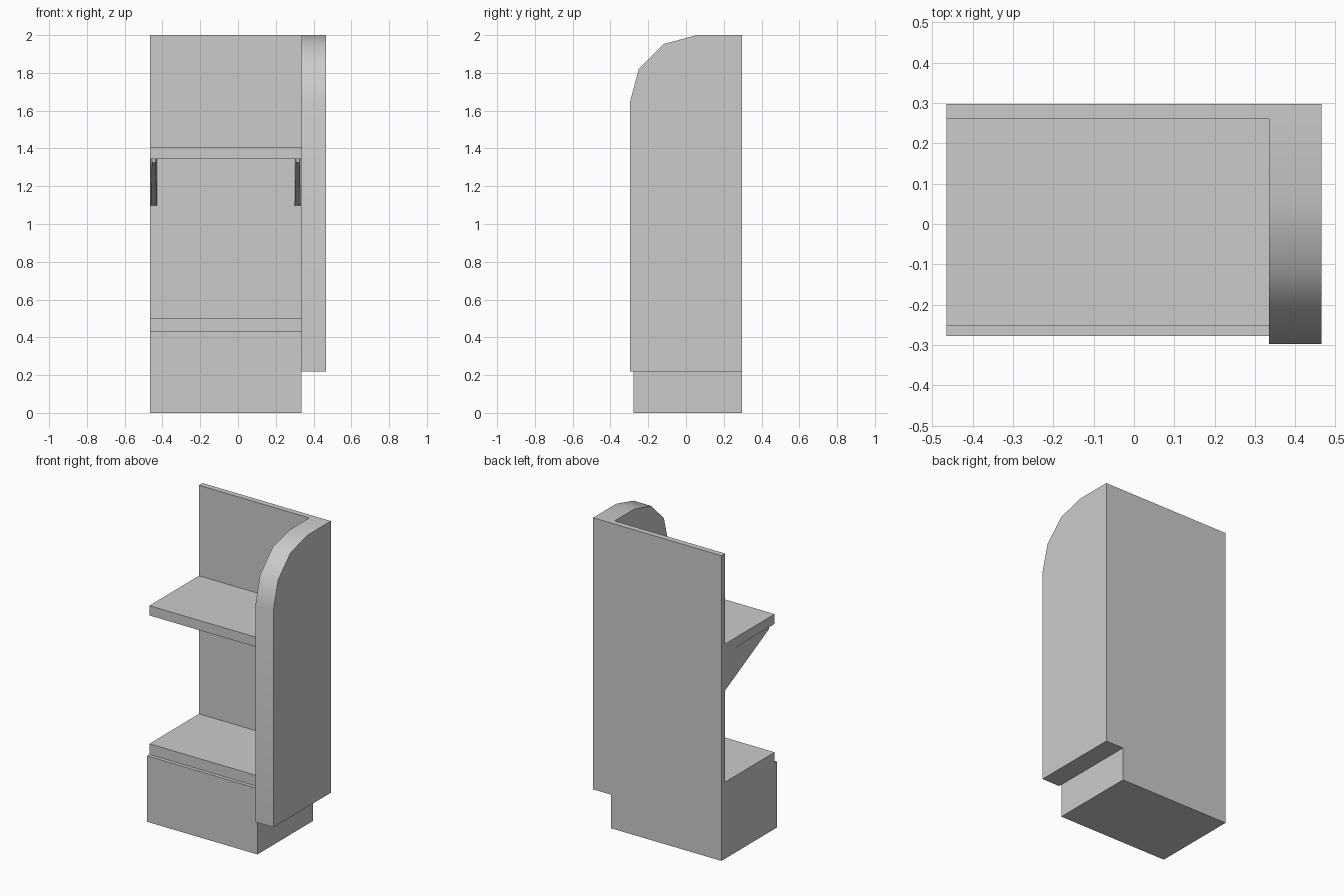
import bpy, bmesh, math

if "Cube" in bpy.data.objects:
    bpy.data.objects.remove(bpy.data.objects["Cube"])

LEFT, INNER, RIGHT = -0.465, 0.335, 0.465   # x limits: open side, side panel inside, side panel outside
BACK, WALL = 0.297, 0.26                    # y limits of the back panel


def make_object(name, verts, faces):
    mesh = bpy.data.meshes.new(name)
    mesh.from_pydata(verts, [], faces)
    bm = bmesh.new()
    bm.from_mesh(mesh)
    bmesh.ops.recalc_face_normals(bm, faces=bm.faces)
    bm.to_mesh(mesh)
    bm.free()
    obj = bpy.data.objects.new(name, mesh)
    bpy.context.collection.objects.link(obj)
    return obj


def prism(name, profile, x_pairs):
    """Join a (y, z) profile between two x values given for each point."""
    n = len(profile)
    verts = [(a, y, z) for (y, z), (a, b) in zip(profile, x_pairs)]
    verts += [(b, y, z) for (y, z), (a, b) in zip(profile, x_pairs)]
    faces = [tuple(range(n)), tuple(range(2 * n - 1, n - 1, -1))]
    faces += [(i, (i + 1) % n, (i + 1) % n + n, i + n) for i in range(n)]
    return make_object(name, verts, faces)


def box(name, x, y, z):
    profile = [(y[0], z[0]), (y[1], z[0]), (y[1], z[1]), (y[0], z[1])]
    return prism(name, profile, [x] * 4)


# Base, back and shelves
box("base_cabinet", (LEFT, INNER), (-0.277, WALL), (0, 0.432))
box("back_panel", (LEFT, INNER), (WALL, BACK), (0, 2))
box("lower_shelf", (LEFT, INNER), (-0.253, WALL), (0.432, 0.502))
box("upper_shelf", (LEFT, INNER), (-0.253, WALL), (1.343, 1.407))

# Thick side panel with a rounded front top corner
radius = 0.355
arc = [(-BACK + radius * (1 - math.cos(a)), 2 - radius + radius * math.sin(a))
       for a in (math.radians(30 * i) for i in range(4))]
side_profile = [(-BACK, 0.22)] + arc + [(BACK, 2), (BACK, 0.22)]
side = prism("side_panel", side_profile, [(INNER, RIGHT)] * len(side_profile))
bpy.ops.object.select_all(action='DESELECT')
side.select_set(True)
bpy.context.view_layer.objects.active = side
bpy.ops.object.shade_smooth_by_angle(angle=math.radians(40))

# Triangular shelf brackets, slightly narrower at the front tip
bracket_profile = [(WALL, 1.097), (WALL, 1.343), (-0.21, 1.343), (-0.21, 1.325)]
for name, cx in (("left_bracket", -0.446), ("right_bracket", 0.316)):
    widths = [(cx - w, cx + w) for w in (0.016, 0.016, 0.010, 0.010)]
    prism(name, bracket_profile, widths)
